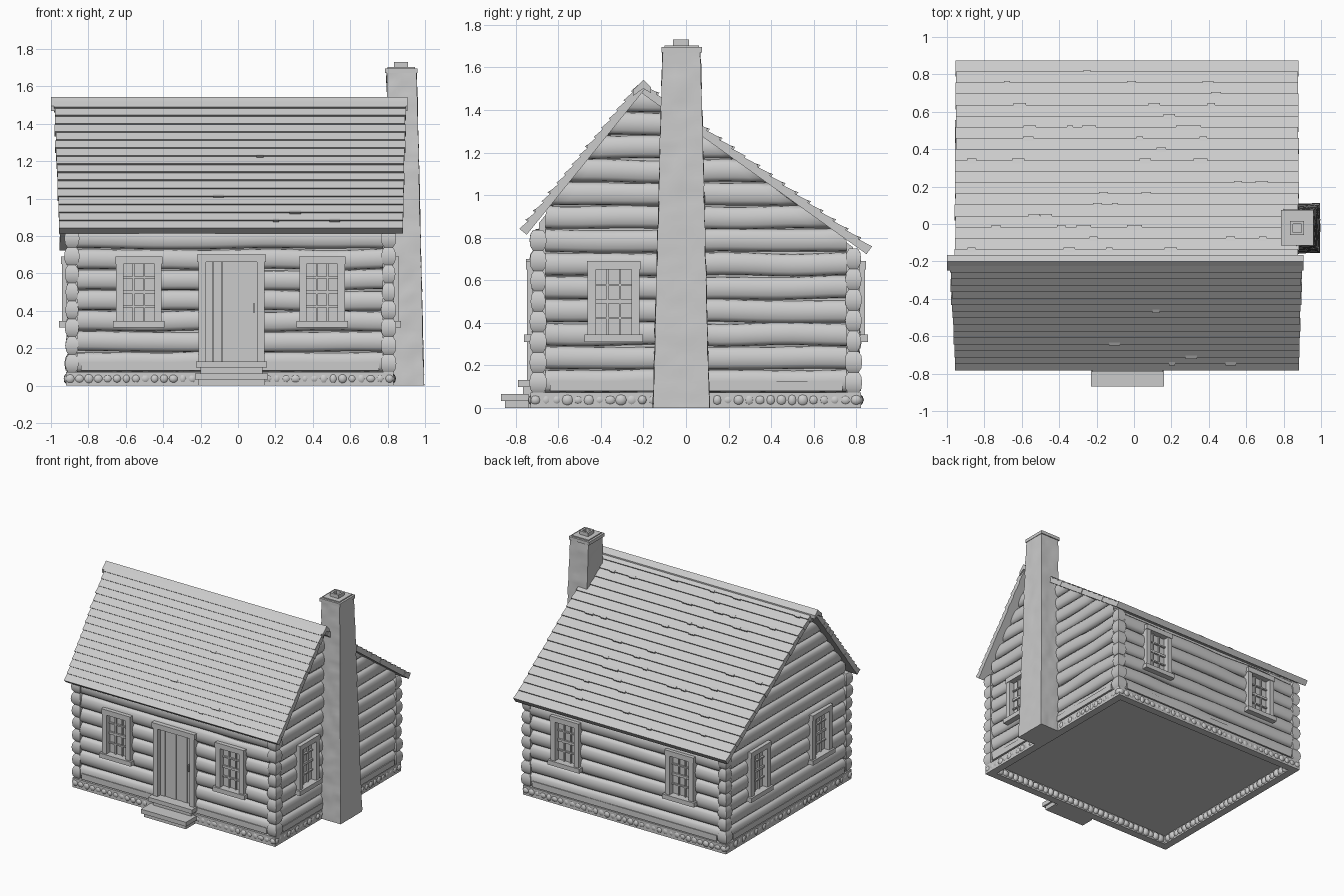
import bpy, bmesh, math, random
from mathutils import Vector, noise

random.seed(4)
if "Cube" in bpy.data.objects:
    bpy.data.objects.remove(bpy.data.objects["Cube"])

grey = bpy.data.materials.new("plain_grey")
grey.use_nodes = True
grey.diffuse_color = (0.6, 0.6, 0.6, 1)
grey.node_tree.nodes["Principled BSDF"].inputs["Base Color"].default_value = (0.6, 0.6, 0.6, 1)


def finish(bm, name, angle=35):
    bmesh.ops.recalc_face_normals(bm, faces=bm.faces)
    mesh = bpy.data.meshes.new(name)
    bm.to_mesh(mesh)
    bm.free()
    mesh.materials.append(grey)
    mesh.shade_smooth()
    mesh.set_sharp_from_angle(angle=math.radians(angle))
    ob = bpy.data.objects.new(name, mesh)
    bpy.context.scene.collection.objects.link(ob)
    return ob


def loft(bm, rings):
    """Closed solid through a list of equal-length rings of points."""
    rows = [[bm.verts.new(p) for p in ring] for ring in rings]
    n = len(rows[0])
    for a, b in zip(rows, rows[1:]):
        for i in range(n):
            bm.faces.new((a[i], a[(i + 1) % n], b[(i + 1) % n], b[i]))
    bm.faces.new(rows[0])
    bm.faces.new(rows[-1])


def box(bm, x0, x1, y0, y1, z0, z1):
    loft(bm, [[(x0, y0, z), (x1, y0, z), (x1, y1, z), (x0, y1, z)] for z in (z0, z1)])


# Walls: u runs along the wall, d is the distance outward from its face
FACES = {
    "front": lambda u, d, z: (u, -0.725 - d, z),
    "back": lambda u, d, z: (u, 0.82 + d, z),
    "right": lambda u, d, z: (0.835 + d, u, z),
    "left": lambda u, d, z: (-0.92 - d, u, z),
}
WINDOWS = {"front": (-0.53, 0.45), "back": (-0.53, 0.46), "right": (-0.34,), "left": (-0.34, 0.42)}
PITCH, BASE = 0.11, 0.07
DOOR = (-0.18, 0.11, 0.12, 0.67)


def wall_box(bm, wall, u0, u1, d0, d1, z0, z1):
    f = FACES[wall]
    loft(bm, [[f(u0, d, z0), f(u1, d, z0), f(u1, d, z1), f(u0, d, z1)] for d in (d0, d1)])


def front_line(z):
    return -0.78 + (z - 0.775) / 1.246


def back_line(z):
    return 0.87 - (z - 0.705) / 0.724


def log(bm, wall, zc, u0, u1, gable, hole=None):
    """One wavy log between u0 and u1, trimmed by the roof and by an opening."""
    pts = []
    for i in range(12):
        a = 2 * math.pi * i / 12
        c, s = math.cos(a), math.sin(a)
        pts.append((0.045 * math.copysign(abs(c) ** 0.7, c), 0.055 * math.copysign(abs(s) ** 0.8, s)))
    if hole:
        top = zc > (hole[2] + hole[3]) / 2
        if (top and zc + 0.055 < hole[3] + 0.005) or (not top and zc - 0.055 > hole[2] - 0.005):
            return
    steps = max(2, int((u1 - u0) / 0.08))
    rings = []
    for k in range(steps + 1):
        ring = []
        for d, dz in pts:
            z = zc + dz
            lo, hi = u0, u1
            if gable:
                lo, hi = max(lo, front_line(z)), min(hi, back_line(z))
                if lo > hi:
                    lo = hi = (lo + hi) / 2
            u = lo + (hi - lo) * k / steps
            wob = noise.noise((u * 3, zc * 40, len(wall)))
            z += 0.008 * wob
            if hole:
                z = max(z, hole[3]) if top else min(z, hole[2])
            ring.append(FACES[wall](u, d - 0.047 + 0.006 * wob, z))
        rings.append(ring)
    loft(bm, rings)


def build_wall(wall, u0, u1, count, gable):
    bm = bmesh.new()
    holes = [(c - 0.085, c + 0.085, 0.345, 0.655) for c in WINDOWS[wall]]
    if wall == "front":
        holes.append(DOOR)
    for k in range(count):
        zc = BASE + PITCH * (k + 0.5)
        start = u0
        for h in sorted(holes):
            if zc + 0.055 > h[2] and zc - 0.055 < h[3]:
                log(bm, wall, zc, start, h[0], gable)
                log(bm, wall, zc, h[0], h[1], gable, h)
                start = h[1]
        log(bm, wall, zc, start, u1, gable)
    # Sill plank along the foot of the wall
    wall_box(bm, wall, u0 + 0.02, u1 - 0.02, -0.04, 0.003, 0.08, 0.125)
    finish(bm, wall + "_log_wall", 50)


build_wall("front", -0.86, 0.775, 7, False)
build_wall("back", -0.86, 0.775, 6, False)
build_wall("right", -0.66, 0.755, 13, True)
build_wall("left", -0.66, 0.755, 13, True)

# Inner body behind the logs
bm = bmesh.new()
outline = [(-0.69, BASE), (0.785, BASE), (0.785, 0.755), (-0.2, 1.47), (-0.69, 0.87)]
loft(bm, [[(x, y, z) for y, z in outline] for x in (-0.885, 0.8)])
finish(bm, "house_core")

# Notched log ends stacked at the corners
bm = bmesh.new()
for x in (-0.888, 0.805):
    for y, count in ((-0.695, 8), (0.787, 7)):
        step = (0.835 - BASE if y < 0 else 0.75 - BASE) / count
        for k in range(count):
            z = BASE + step * k
            w = 0.036 + random.uniform(-0.004, 0.004)
            rings = [(z, w - 0.014), (z + step * 0.2, w - 0.002), (z + step * 0.5, w + 0.002),
                     (z + step * 0.8, w - 0.002), (z + step, w - 0.014)]
            loft(bm, [[(x + a * r, y + b * r, h) for a, b in ((-1, -1), (1, -1), (1, 1), (-1, 1))]
                      for h, r in rings])
finish(bm, "corner_log_ends", 50)

# Windows with casing, sill, head and glazing bars
for wall, centres in WINDOWS.items():
    bm = bmesh.new()
    for c in centres:
        wall_box(bm, wall, c - 0.09, c + 0.09, -0.04, -0.022, 0.34, 0.66)
        for s in (-1, 1):
            a, b = sorted((c + s * 0.083, c + s * 0.122))
            wall_box(bm, wall, a, b, -0.04, 0.022, 0.33, 0.67)
        wall_box(bm, wall, c - 0.125, c + 0.125, -0.04, 0.026, 0.65, 0.69)
        wall_box(bm, wall, c - 0.137, c + 0.137, -0.04, 0.036, 0.31, 0.345)
        for i in (-1, 1):
            wall_box(bm, wall, c + i * 0.029 - 0.005, c + i * 0.029 + 0.005, -0.03, -0.01, 0.34, 0.66)
        for i in (-1, 0, 1):
            t = 0.009 if i == 0 else 0.005
            wall_box(bm, wall, c - 0.085, c + 0.085, -0.03, -0.008, 0.5 + i * 0.077 - t, 0.5 + i * 0.077 + t)
    finish(bm, wall + "_windows")

# Plank door, its frame and handle
bm = bmesh.new()
plank = (DOOR[1] - DOOR[0]) / 6
for i in range(6):
    u = DOOR[0] + plank * i
    wall_box(bm, "front", u + 0.001, u + plank - 0.001, -0.04, -0.012 - 0.003 * (i % 2), 0.13, 0.665)
finish(bm, "door")
bm = bmesh.new()
wall_box(bm, "front", -0.212, -0.172, -0.04, 0.022, 0.13, 0.67)
wall_box(bm, "front", 0.102, 0.142, -0.04, 0.022, 0.13, 0.67)
wall_box(bm, "front", -0.22, 0.15, -0.04, 0.028, 0.66, 0.7)
finish(bm, "door_frame")
bm = bmesh.new()
wall_box(bm, "front", 0.08, 0.09, -0.02, 0.012, 0.39, 0.44)
finish(bm, "door_handle")

# Front steps
bm = bmesh.new()
box(bm, -0.225, 0.155, -0.79, -0.7, 0.098, 0.13)
box(bm, -0.2, 0.13, -0.765, -0.7, 0, 0.1)
box(bm, -0.23, 0.16, -0.87, -0.74, 0.032, 0.065)
box(bm, -0.215, 0.145, -0.85, -0.74, 0, 0.035)
finish(bm, "front_steps")

# Stone footing: an open ring with cobbles on both sides
bm = bmesh.new()
X0, X1, Y0, Y1, T = -0.92, 0.832, -0.73, 0.822, 0.06
box(bm, X0, X1, Y0, Y0 + T, 0, 0.072)
box(bm, X0, X1, Y1 - T, Y1, 0, 0.072)
box(bm, X0, X0 + T, Y0 + T, Y1 - T, 0, 0.072)
box(bm, X1 - T, X1, Y0 + T, Y1 - T, 0, 0.072)
finish(bm, "footing")
bm = bmesh.new()


def cobble(x, y):
    made = bmesh.ops.create_icosphere(bm, subdivisions=2, radius=1)["verts"]
    size = Vector((random.uniform(0.026, 0.036), random.uniform(0.026, 0.036), random.uniform(0.028, 0.036)))
    for v in made:
        v.co = Vector((x, y, 0.037)) + v.co * size


for lo, hi, sides, along_x in ((X0, X1, (Y0, Y1), True), (Y0, Y1, (X0, X1), False)):
    count = int((hi - lo) / 0.05)
    for side, inward in zip(sides, (1, -1)):
        for inset in (0.022, T - 0.01):
            for i in range(count):
                p = lo + inset + (hi - lo - 2 * inset) * i / (count - 1)
                q = side + inward * inset
                cobble(*((p, q) if along_x else (q, p)))
finish(bm, "footing_stones", 60)

# Tapering stone chimney with a rough surface
bm = bmesh.new()
rings = []
for k in range(57):
    t = k / 56
    x0, x1 = 0.825 - 0.03 * t, 0.995 - 0.04 * t
    y0, y1 = -0.155 + 0.045 * t, 0.11 - 0.042 * t
    corners = [Vector(c) for c in ((x0, y0, 1.68 * t), (x1, y0, 1.68 * t), (x1, y1, 1.68 * t), (x0, y1, 1.68 * t))]
    mid = sum(corners, Vector()) / 4
    ring = []
    for a, b in zip(corners, corners[1:] + corners[:1]):
        for j in range(6):
            p = a.lerp(b, j / 6)
            ring.append(p + (p - mid).normalized() * 0.006 * noise.noise(p * 18))
    rings.append(ring)
loft(bm, rings)
finish(bm, "chimney", 50)
bm = bmesh.new()
box(bm, 0.785, 0.96, -0.115, 0.075, 1.67, 1.695)
box(bm, 0.8, 0.945, -0.1, 0.06, 1.69, 1.703)
for x0, x1, y0, y1 in ((0.835, 0.85, -0.06, 0.015), (0.895, 0.91, -0.06, 0.015),
                       (0.85, 0.895, -0.06, -0.045), (0.85, 0.895, 0, 0.015)):
    box(bm, x0, x1, y0, y1, 1.7, 1.73)
finish(bm, "chimney_cap")


# Shingled roof slopes made of overlapping courses
def slope(name, eave, ridge, courses, eave_x, ridge_x, chips):
    bm = bmesh.new()
    e, r = Vector((0, *eave)), Vector((0, *ridge))
    run = (r - e).normalized()
    n = Vector((0, -run.z, run.y))
    n = n if n.z > 0 else -n

    def course(t0, t1, xa, xb, lift, under):
        a, b = e.lerp(r, t0), e.lerp(r, t1)
        quad = [a + n * lift, b + n * 0.001, b - n * under, a - n * under]
        loft(bm, [[(x, p.y, p.z) for p in quad] for x in (xa, xb)])

    for i in range(courses):
        t = i / courses
        xa, xb = (eave_x[s] + (ridge_x[s] - eave_x[s]) * t + random.uniform(-0.003, 0.003) for s in (0, 1))
        course(t, (i + 1) / courses, xa, xb, 0.011, 0.034)
    for _ in range(chips):
        t = random.randrange(1, courses) / courses
        x = random.uniform(eave_x[0] + 0.05, eave_x[1] - 0.15)
        course(t - 0.006, t + 0.6 / courses, x, x + random.uniform(0.03, 0.08), 0.016, 0.01)
    finish(bm, name, 10)


slope("front_roof", (-0.775, 0.835), (-0.215, 1.525), 16, (-0.957, 0.88), (-0.985, 0.9), 5)
slope("back_roof", (0.868, 0.75), (-0.2, 1.515), 18, (-0.952, 0.878), (-0.958, 0.88), 45)

# Ridge boards
bm = bmesh.new()
for y, z in ((-0.248, 1.487), (-0.165, 1.5)):
    loft(bm, [[(x, -0.2, 1.542), (x, y, z + 0.008), (x, y, z - 0.02), (x, -0.2, 1.5)] for x in (-1.0, 0.907)])
finish(bm, "ridge_boards")
